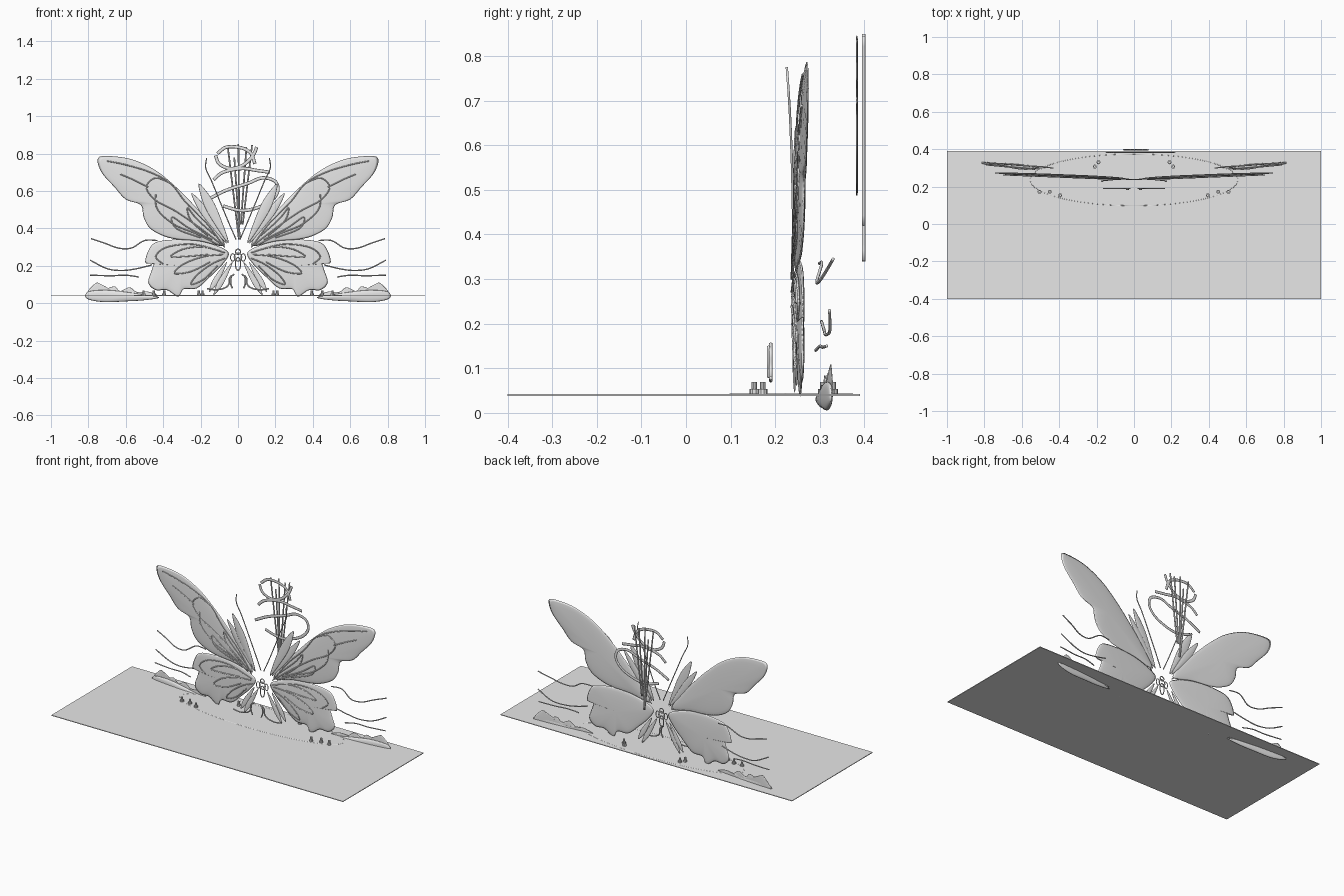
import bpy, bmesh, math
from mathutils import Vector

if "Cube" in bpy.data.objects:
    bpy.data.objects.remove(bpy.data.objects["Cube"])

grey = bpy.data.materials.new("plain grey")
grey.diffuse_color = (0.8, 0.8, 0.8, 1)
grey.use_nodes = True
grey.node_tree.nodes["Principled BSDF"].inputs["Base Color"].default_value = grey.diffuse_color


def spline(pts, closed=False, n=5):
    """Smooth path through a few control points."""
    pts = [Vector(p) for p in pts]
    m = len(pts)
    out = []
    for i in range(m if closed else m - 1):
        if closed:
            a, b, c, d = (pts[(i + k) % m] for k in (-1, 0, 1, 2))
        else:
            a, b, c, d = (pts[min(max(i + k, 0), m - 1)] for k in (-1, 0, 1, 2))
        for j in range(n):
            t = j / n
            out.append(0.5 * (2 * b + (c - a) * t + (2 * a - 5 * b + 4 * c - d) * t * t
                              + (3 * b - a - 3 * c + d) * t ** 3))
    if not closed:
        out.append(pts[-1])
    return out


def finish(name, bm, smooth=True):
    bmesh.ops.recalc_face_normals(bm, faces=bm.faces[:])
    me = bpy.data.meshes.new(name)
    bm.to_mesh(me)
    bm.free()
    me.materials.append(grey)
    for p in me.polygons:
        p.use_smooth = smooth
    ob = bpy.data.objects.new(name, me)
    bpy.context.collection.objects.link(ob)
    return ob


def shell(name, outline, centre, depth, half, side, n=5):
    """Puffed sheet: rings shrink from the outline to the centre, front and back."""
    bm = bmesh.new()
    c = Vector(centre)
    rim = spline(outline, True, n)
    k = len(rim)

    def ring(s, sign):
        off = sign * half * math.sqrt(max(0, 1 - s * s))
        vs = []
        for p in rim:
            q = c + (p - c) * s
            vs.append(bm.verts.new((side * q.x, depth(q.x) + off, q.y)))
        return vs
    edge = ring(1, 0)
    for sign in (-1, 1):
        prev = edge
        for s in (0.95, 0.85, 0.7, 0.5, 0.25):
            cur = ring(s, sign)
            for i in range(k):
                j = (i + 1) % k
                bm.faces.new((prev[i], prev[j], cur[j], cur[i]))
            prev = cur
        tip = bm.verts.new((side * c.x, depth(c.x) + sign * half, c.y))
        for i in range(k):
            bm.faces.new((prev[i], prev[(i + 1) % k], tip))
    return finish(name, bm)


def tube(name, pts, r, closed=False, sides=6, flat=1.0):
    """Round strand along a path; flat squeezes it in depth to a ribbon."""
    path = spline(pts, closed, 6)
    n = len(path)
    bm = bmesh.new()
    rings = []
    for i, p in enumerate(path):
        a = path[(i - 1) % n] if closed else path[max(i - 1, 0)]
        b = path[(i + 1) % n] if closed else path[min(i + 1, n - 1)]
        t = (b - a).normalized()
        ref = Vector((0, 1, 0)) if abs(t.y) < 0.9 else Vector((0, 0, 1))
        u = t.cross(ref).normalized()
        v = u.cross(t)
        rings.append([bm.verts.new(p + u * r * math.cos(w) + v * r * flat * math.sin(w))
                      for w in (2 * math.pi * q / sides for q in range(sides))])
    for i in range(n if closed else n - 1):
        A, B = rings[i], rings[(i + 1) % n]
        for q in range(sides):
            bm.faces.new((A[q], A[(q + 1) % sides], B[(q + 1) % sides], B[q]))
    if not closed:
        bm.faces.new(rings[0])
        bm.faces.new(rings[-1])
    return finish(name, bm)


def wing_y(x):
    return 0.243 + 0.04 * x


def bank_y(x):
    return 0.295 + 0.08 * (x - 0.44)


# Ground slab and the thin oval line lying on it
bm = bmesh.new()
bmesh.ops.create_cube(bm, size=1)
for v in bm.verts:
    v.co = (v.co.x * 2, v.co.y * 0.79 - 0.005, v.co.z * 0.004 + 0.04)
finish("ground_sheet", bm, False)
tube("ground_oval", [(0.555 * math.cos(a), 0.236 + 0.138 * math.sin(a), 0.041)
                     for a in (math.tau * i / 24 for i in range(24))], 0.0025, True, 4)

fore = [(.07, .31), (.16, .44), (.25, .54), (.33, .62), (.44, .71), (.57, .77), (.70, .787),
        (.75, .772), (.73, .70), (.66, .62), (.60, .555), (.52, .525), (.505, .46),
        (.47, .40), (.40, .36), (.32, .34), (.20, .33)]
hind = [(.05, .27), (.12, .31), (.22, .335), (.34, .34), (.44, .325), (.48, .28), (.495, .215),
        (.45, .225), (.46, .18), (.48, .11), (.44, .07), (.38, .07), (.32, .035),
        (.29, .075), (.22, .08), (.15, .14), (.08, .21)]
bank = [(.42, .03), (.50, .045), (.60, .06), (.70, .07), (.80, .062), (.81, .025),
        (.72, .006), (.60, .01), (.50, .016)]
hills = [(.43, .035), (.48, .062), (.54, .06), (.58, .085), (.63, .065), (.66, .09),
         (.71, .08), (.75, .11), (.78, .09), (.805, .06), (.80, .035), (.62, .03)]


def leaf(a, b, w):
    """Slim pointed outline from a to b."""
    a, b = Vector(a), Vector(b)
    d = b - a
    s = Vector((-d.y, d.x)).normalized() * w
    return [a, a + d * .35 + s * .8, a + d * .7 + s, b, a + d * .7 - s, a + d * .35 - s * .8]


# Vein paths on the front of each wing, as (x, z)
veins = [
    [(.07, .30), (.20, .40), (.33, .49), (.44, .55), (.49, .62), (.44, .67), (.36, .64)],
    [(.08, .31), (.17, .43), (.28, .54), (.36, .64), (.47, .70), (.60, .74), (.70, .76)],
    [(.10, .31), (.22, .37), (.34, .42), (.43, .50), (.44, .58)],
    [(.12, .36), (.22, .45), (.27, .51), (.25, .44), (.16, .36)],
    [(.14, .34), (.26, .40), (.35, .46), (.33, .40), (.20, .35)],
    [(.07, .27), (.18, .30), (.29, .29), (.36, .25), (.28, .25), (.16, .26)],
    [(.08, .26), (.18, .25), (.29, .21), (.34, .16), (.25, .17), (.15, .22)],
    [(.07, .24), (.14, .21), (.22, .15), (.25, .10), (.18, .13), (.11, .20)],
    [(.10, .28), (.24, .315), (.38, .30), (.44, .25), (.40, .21)],
    [(.48, .62), (.56, .66), (.63, .69)]]
wisps = [[(.43, .335), (.50, .335), (.57, .295), (.64, .295), (.71, .32), (.785, .345)],
         [(.46, .205), (.54, .185), (.62, .175), (.70, .185), (.79, .23)],
         [(.53, .14), (.60, .15), (.68, .147), (.79, .15)]]

for side, tag in ((-1, "left"), (1, "right")):
    # Wings and slim inner leaves
    shell("fore_wing_" + tag, fore, (.41, .53), wing_y, .008, side)
    shell("hind_wing_" + tag, hind, (.30, .20), wing_y, .008, side)
    inner = [("inner_leaf", (.05, .32), (.21, .64), .026), ("inner_leaf_slim", (.06, .32), (.25, .59), .02),
             ("tail_leaf", (.03, .22), (.13, .045), .015), ("tail_leaf_outer", (.06, .22), (.155, .06), .015)]
    for i, (nm, a, b, w) in enumerate(inner):
        ctr = (a[0] * .4 + b[0] * .6, a[1] * .4 + b[1] * .6)
        shell(nm + "_" + tag, leaf(a, b, w), ctr,
              lambda x, i=i: .241 + .004 * (i % 2) + .02 * x, .004, side)
    for v in veins:
        tube("wing_vein_" + tag, [(side * x, wing_y(x) - .0085, z) for x, z in v], .003, sides=4)
    # Antenna
    tube("antenna_" + tag, [(side * x, y, z) for x, y, z in
         ((.01, .238, .34), (.045, .24, .42), (.095, .238, .54), (.14, .234, .65),
          (.172, .23, .72), (.168, .226, .775))], .003)
    # Floating wisps beside the wings
    for w in wisps:
        tube("wisp_" + tag, [(side * x, bank_y(x) - .004 + .012 * math.sin(z * 40), z) for x, z in w], .0035)
    # Banks with wavy hills behind
    shell("bank_" + tag, bank, (.62, .035), bank_y, .011, side)
    shell("bank_hills_" + tag, hills, (.63, .048), lambda x: bank_y(x) + .005, .004, side)
    # Small two-step posts
    for x, y in ((.395, .153), (.45, .172), (.505, .172), (.21, .307), (.19, .33)):
        bm = bmesh.new()
        for r, z0, z1 in ((.011, .04, .053), (.0065, .053, .069)):
            res = bmesh.ops.create_cone(bm, cap_ends=True, segments=10, radius1=r, radius2=r, depth=z1 - z0)
            bmesh.ops.translate(bm, verts=res["verts"], vec=(side * x, y, (z0 + z1) / 2))
        finish("post_" + tag, bm, False)
    # Curled sprigs near the ground
    tube("sprig_" + tag, [(side * x, .19, z) for x, z in
         ((.02, .155), (.045, .135), (.05, .10), (.075, .08), (.12, .072), (.165, .078))], .004)
    tube("sprig_curl_" + tag, [(side * x, .185, z) for x, z in
         ((.035, .15), (.04, .11), (.03, .08))], .004)

# Openwork body: stacked loops
for nm, z, w, h in (("head_loop", .275, .013, .014), ("chest_loop", .247, .02, .022),
                    ("belly_loop", .21, .014, .034)):
    tube(nm, [(w * math.cos(a), .239, z + h * math.sin(a))
              for a in (math.tau * i / 8 for i in range(8))], .003, True)
for s in (-1, 1):
    tube("body_side_loop", [(s * .028 + .012 * math.cos(a), .238, .245 + .02 * math.sin(a))
                            for a in (math.tau * i / 8 for i in range(8))], .0025, True)

# Tall stems at the back
for x0, x1, top in ((-.055, .005, .84), (-.02, .01, .78), (.002, .008, .85), (.045, .015, .835), (.075, .025, .845)):
    bottom = .34 if x1 < .015 else .42
    tube("back_stem", [(x0, .398, top), ((x0 + x1) / 2, .398, (top + bottom) / 2), (x1, .398, bottom)], .0045)

# Looping ribbons in front of the stems
ribbons = [[(-.12, .79), (-.10, .745), (-.04, .72), (.03, .74), (.08, .79), (.10, .835)],
           [(-.11, .80), (-.06, .835), (.02, .83), (.07, .80), (.09, .745)],
           [(-.13, .66), (-.08, .70), (.02, .72), (.10, .71), (.17, .70)],
           [(-.15, .56), (-.06, .605), (.05, .64), (.13, .67), (.20, .65), (.21, .59),
            (.15, .53), (.03, .495), (-.08, .52)]]
for r in ribbons:
    tube("looping_ribbon", [(x, .383, z) for x, z in r], .009, sides=8, flat=.25)
